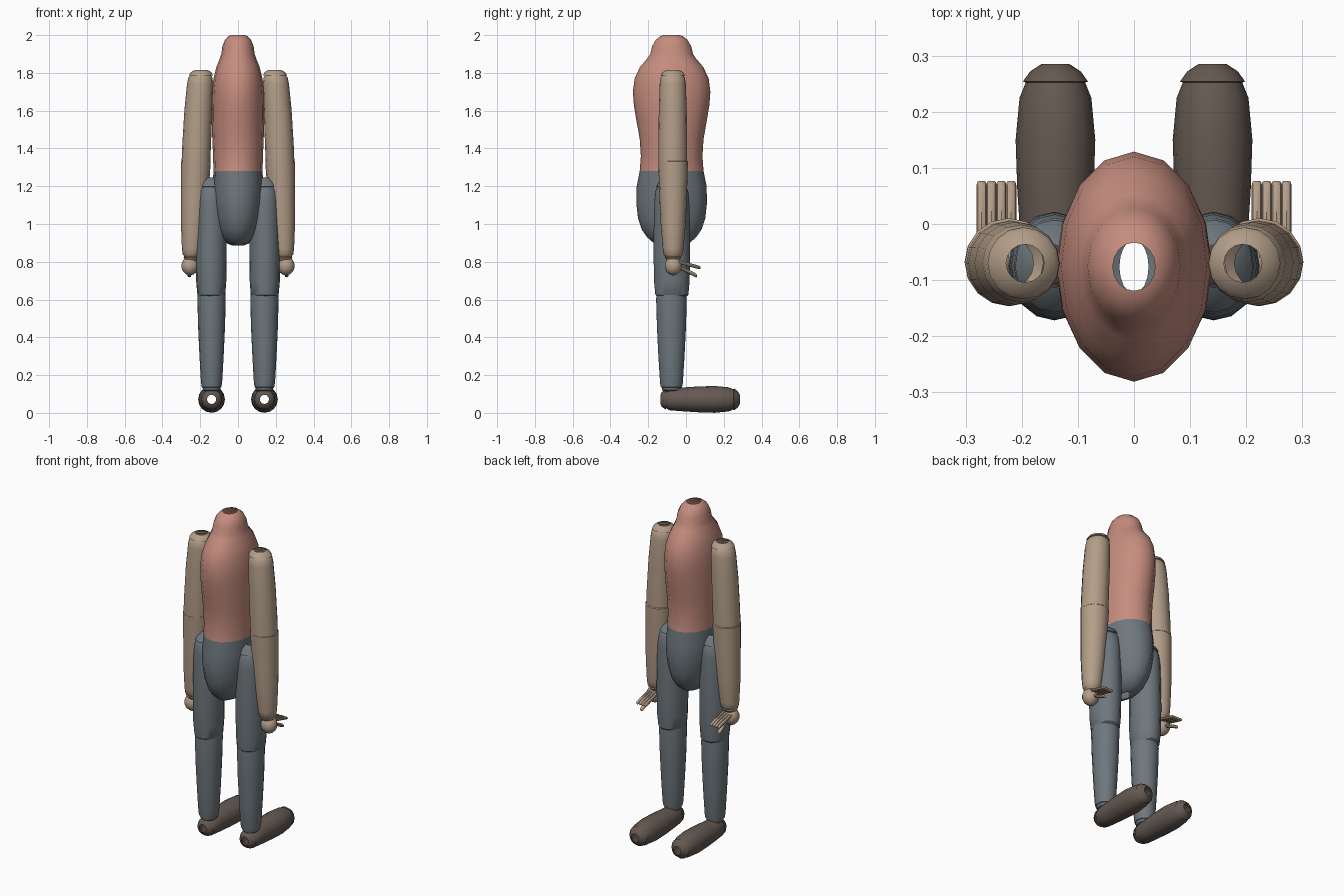
import bpy, math
from mathutils import Vector


def material(name, rgb):
    m = bpy.data.materials.new(name)
    m.diffuse_color = (*rgb, 1)
    return m


SHIRT = material("clay_shirt", (0.56, 0.265, 0.21))
SKIN = material("tan_skin", (0.45, 0.34, 0.25))
SLATE = material("slate_trousers", (0.155, 0.185, 0.205))
SHOE = material("brown_shoe", (0.13, 0.10, 0.083))


def tube(name, rings, mats, axis="z", sides=16, closed=False, split=None):
    """Loft elliptical rings (x, y, z, r1, r2); the ring plane is across the axis."""
    verts, faces = [], []
    for x, y, z, r1, r2 in rings:
        for i in range(sides):
            a = 2 * math.pi * i / sides
            c, s = r1 * math.cos(a), r2 * math.sin(a)
            verts.append((x + c, y + s, z) if axis == "z" else (x + c, y, z + s))
    for k in range(len(rings) - 1):
        for i in range(sides):
            j = (i + 1) % sides
            f = (k * sides + i, k * sides + j, (k + 1) * sides + j, (k + 1) * sides + i)
            faces.append(f if axis == "z" else f[::-1])
    if closed:
        last = (len(rings) - 1) * sides
        ends = [tuple(range(sides))[::-1], tuple(last + i for i in range(sides))]
        faces += ends if axis == "z" else [e[::-1] for e in ends]
    me = bpy.data.meshes.new(name)
    me.from_pydata(verts, [], faces)
    for m in mats:
        me.materials.append(m)
    if split is not None:
        for p in me.polygons:
            p.material_index = 1 if p.center.z < split else 0
    ob = bpy.data.objects.new(name, me)
    bpy.context.collection.objects.link(ob)
    bpy.ops.object.select_all(action="DESELECT")
    ob.select_set(True)
    bpy.context.view_layer.objects.active = ob
    bpy.ops.object.shade_smooth_by_angle(angle=math.radians(40))
    return ob


# torso and hips: one open shell, z / half width / half depth
TORSO = [(0.885, 0.026, 0.048), (0.895, 0.055, 0.09), (0.93, 0.086, 0.13),
         (0.97, 0.104, 0.158), (1.03, 0.118, 0.178), (1.11, 0.13, 0.187),
         (1.20, 0.134, 0.185), (1.28, 0.13, 0.169), (1.36, 0.132, 0.163),
         (1.45, 0.136, 0.169), (1.54, 0.139, 0.185), (1.63, 0.139, 0.2),
         (1.70, 0.137, 0.205), (1.77, 0.130, 0.196), (1.83, 0.115, 0.168),
         (1.875, 0.097, 0.13), (1.90, 0.088, 0.113), (1.94, 0.083, 0.104),
         (1.975, 0.069, 0.084), (1.995, 0.05, 0.058), (2.0, 0.038, 0.043)]
tube("torso", [(0, -0.076, z, a, b) for z, a, b in TORSO], [SHIRT, SLATE], split=1.28)

for s, side in ((-1, "left"), (1, "right")):
    def limb(name, prof, mat, y, ky=1.0):
        """Vertical limb from (z, centre x, radius) rows."""
        tube(f"{side}_{name}", [(s * x, y, z, r, r * ky) for z, x, r in prof], [mat])

    # arm: upper arm with shoulder collar, forearm with wrist collar
    limb("upper_arm", [(1.29, 0.224, 0.045), (1.32, 0.223, 0.076), (1.42, 0.219, 0.076),
                       (1.6, 0.21, 0.074), (1.74, 0.201, 0.069), (1.775, 0.199, 0.064),
                       (1.785, 0.198, 0.056), (1.787, 0.197, 0.064), (1.803, 0.195, 0.055),
                       (1.815, 0.194, 0.034)], SKIN, -0.07)
    limb("forearm", [(0.80, 0.246, 0.025), (0.825, 0.245, 0.045), (0.828, 0.244, 0.04),
                     (0.84, 0.243, 0.05), (0.87, 0.242, 0.055), (1.0, 0.236, 0.066),
                     (1.15, 0.229, 0.073), (1.33, 0.223, 0.0785), (1.35, 0.222, 0.06)],
         SKIN, -0.068)

    # hand: palm ball, four fingers and a thumb pointing backwards
    hand = [(0.778 + 0.05 * math.sin(t), 0.254, 0.046 * math.cos(t))
            for t in [math.radians(a) for a in range(-84, 85, 24)]]
    limb("palm", hand, SKIN, -0.067)

    def digit(name, x0, x1, z0, y1, z1, r):
        a, b = Vector((x0, -0.06, z0)), Vector((x1, y1, z1))
        rows = []
        for t, k in ((0, 1), (0.5, 1), (0.94, 1), (0.985, 0.8), (1, 0.45)):
            p = a.lerp(b, t)
            rows.append((s * p.x, p.y, p.z, r * k, r * k))
        tube(f"{side}_{name}", rows, [SKIN], "y", 8, True)

    for i in range(4):
        x = 0.219 + 0.0175 * i
        digit(f"finger_{i + 1}", x, x, 0.805, 0.077, 0.768, 0.0095)
    digit("thumb", 0.25, 0.258, 0.785, 0.058, 0.725, 0.011)

    # leg: thigh with hip collar, shin with ankle collar
    limb("thigh", [(0.60, 0.14, 0.05), (0.625, 0.141, 0.074), (0.7, 0.142, 0.08),
                   (0.85, 0.142, 0.082), (1.0, 0.141, 0.081), (1.12, 0.141, 0.078),
                   (1.175, 0.141, 0.073), (1.195, 0.142, 0.063), (1.198, 0.142, 0.07),
                   (1.225, 0.142, 0.056), (1.245, 0.142, 0.032)], SLATE, -0.075, 1.18)
    limb("shin", [(0.105, 0.14, 0.025), (0.12, 0.14, 0.045), (0.135, 0.14, 0.048),
                  (0.137, 0.14, 0.052), (0.16, 0.14, 0.056), (0.3, 0.14, 0.064),
                  (0.45, 0.14, 0.071), (0.6, 0.14, 0.075), (0.63, 0.14, 0.073),
                  (0.65, 0.14, 0.05)], SLATE, -0.077, 1.08)

    # foot: open tube lying along y
    foot = [(-0.135, 0.024), (-0.128, 0.04), (-0.107, 0.053), (-0.105, 0.046),
            (-0.09, 0.057), (-0.03, 0.062), (0.06, 0.068), (0.15, 0.071), (0.225, 0.064),
            (0.252, 0.053), (0.254, 0.058), (0.272, 0.045), (0.285, 0.025)]
    tube(f"{side}_foot", [(s * 0.14, y, 0.0715, r, r) for y, r in foot], [SHOE], "y")
